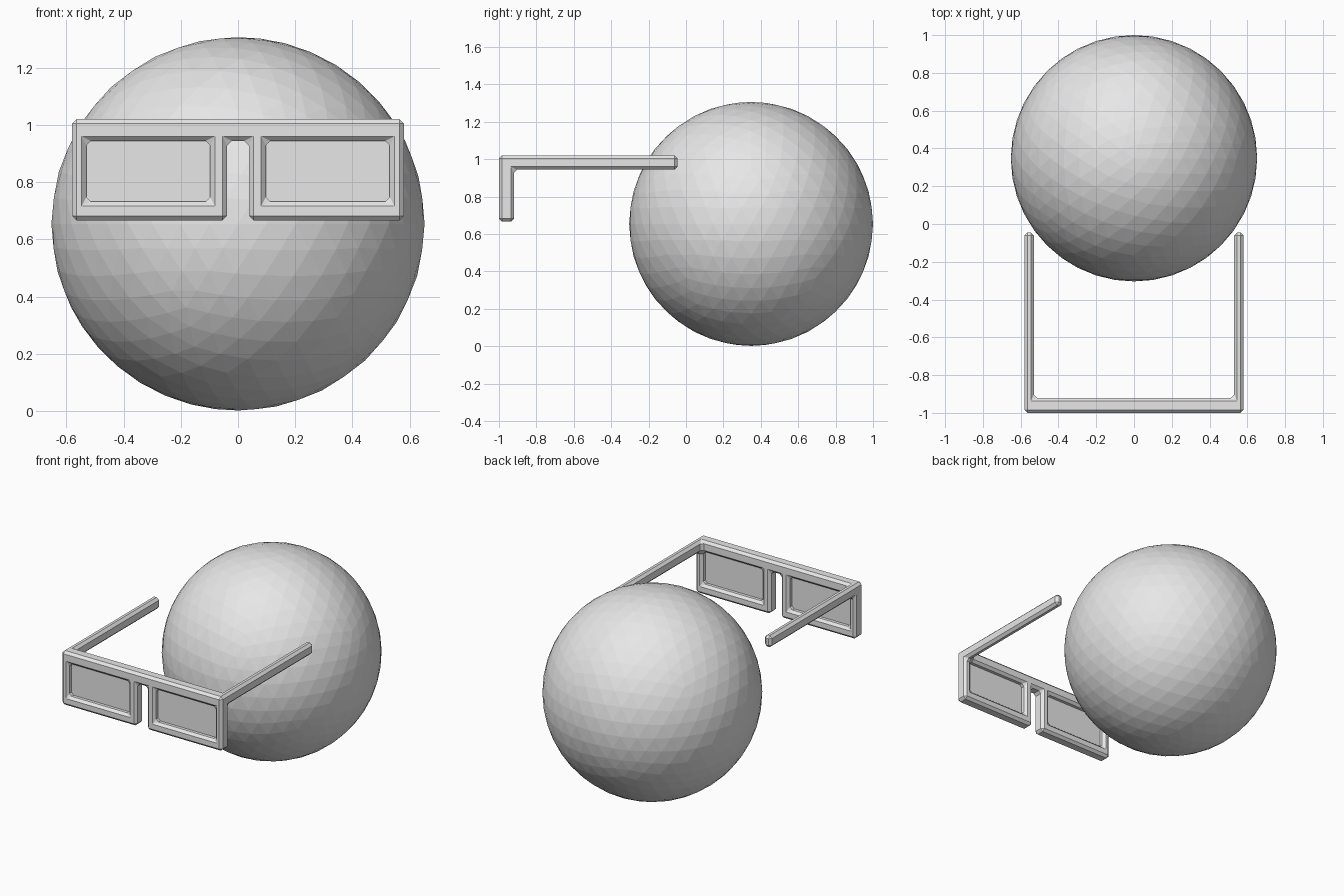
import bpy, bmesh
from mathutils import Matrix

if "Cube" in bpy.data.objects:
    bpy.data.objects.remove(bpy.data.objects["Cube"])

grey = bpy.data.materials.new("plain grey")
grey.diffuse_color = (0.8, 0.8, 0.8, 1)
grey.use_nodes = True
grey.node_tree.nodes["Principled BSDF"].inputs["Base Color"].default_value = grey.diffuse_color


def finish(name, bm):
    bmesh.ops.recalc_face_normals(bm, faces=bm.faces)
    me = bpy.data.meshes.new(name)
    bm.to_mesh(me)
    bm.free()
    me.materials.append(grey)
    ob = bpy.data.objects.new(name, me)
    bpy.context.collection.objects.link(ob)
    return ob


# faceted ball
bm = bmesh.new()
bmesh.ops.create_icosphere(bm, subdivisions=4, radius=0.652,
                           matrix=Matrix.Translation((0, 0.348, 0.654)))
finish("ball", bm)

# glasses frame: outer skin of a coarse block grid, so it is one clean bevelled solid
xs = [-0.58, -0.53, -0.097, -0.038, 0.038, 0.097, 0.53, 0.58]
ys = [-1.0, -0.92, -0.045]
zs = [0.666, 0.732, 0.944, 1.02]


def filled(i, j, k):
    if not (0 <= i < 7 and 0 <= j < 2 and 0 <= k < 3):
        return False
    if j == 1:                      # side arms
        return i in (0, 6) and k == 2
    if k == 2:                      # top rail
        return True
    if k == 1:                      # uprights
        return i in (0, 2, 4, 6)
    return i != 3                   # bottom rails, open at the nose


bm = bmesh.new()
grid = {}


def vert(c):
    if c not in grid:
        grid[c] = bm.verts.new((xs[c[0]], ys[c[1]], zs[c[2]]))
    return grid[c]


for i in range(7):
    for j in range(2):
        for k in range(3):
            if not filled(i, j, k):
                continue
            for axis in range(3):
                u, v = (axis + 1) % 3, (axis + 2) % 3
                for side in (0, 1):
                    n = [i, j, k]
                    n[axis] += 2 * side - 1
                    if filled(*n):
                        continue
                    loop = []
                    for a, b in ((0, 0), (1, 0), (1, 1), (0, 1)):
                        c = [i, j, k]
                        c[axis] += side
                        c[u] += a
                        c[v] += b
                        loop.append(vert(tuple(c)))
                    bm.faces.new(loop)
frame = finish("glasses_frame", bm)
bev = frame.modifiers.new("chamfer", 'BEVEL')
bev.width = 0.016
bev.segments = 1
bev.limit_method = 'ANGLE'

# thin lenses set halfway into the frame
for name, s in (("left_lens", -1), ("right_lens", 1)):
    bm = bmesh.new()
    bmesh.ops.create_cube(bm, size=1, matrix=Matrix.Translation((s * 0.3135, -0.96, 0.838))
                          @ Matrix.Diagonal((0.45, 0.008, 0.23, 1)))
    finish(name, bm)
